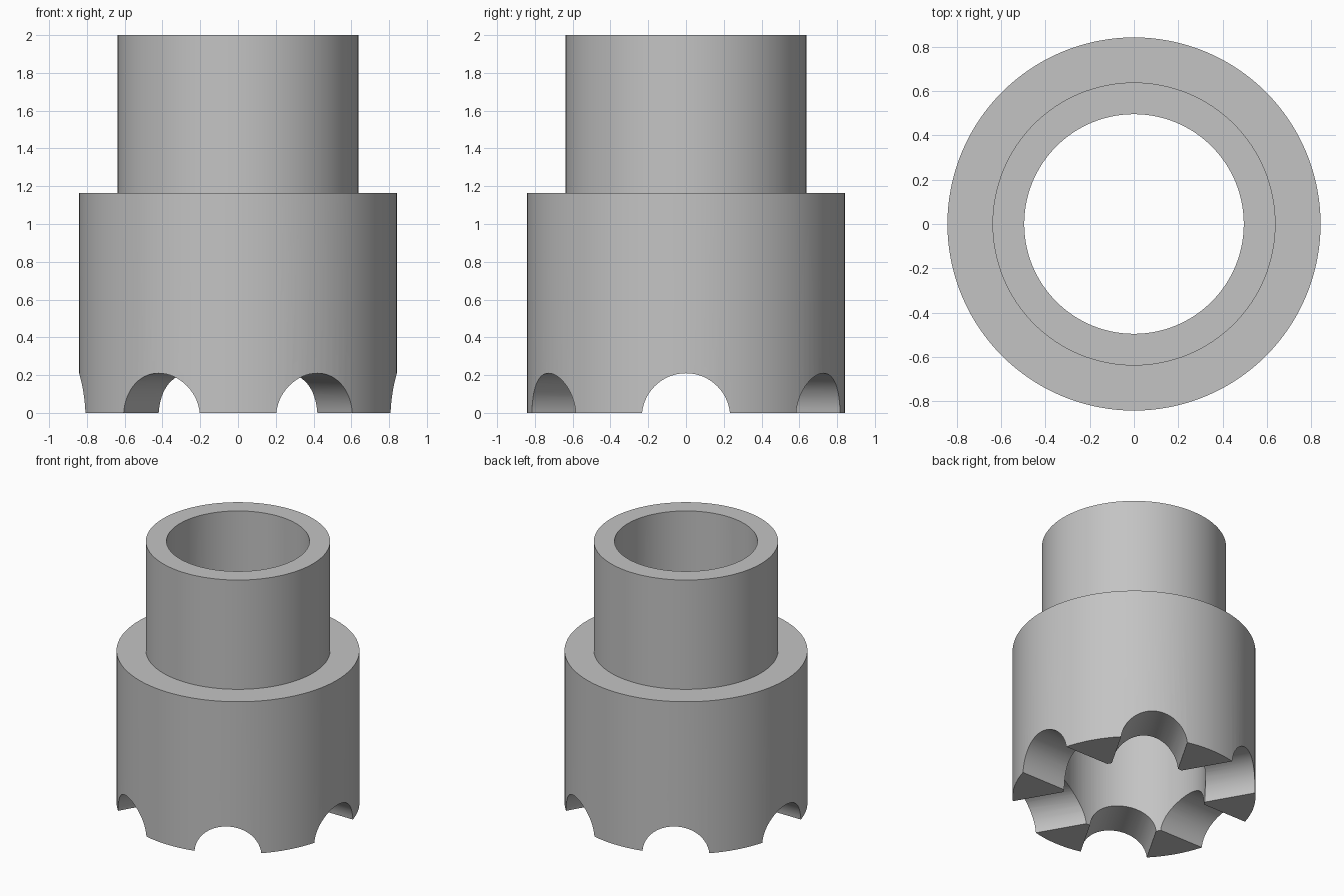
import bpy
import bmesh
from math import radians
from mathutils import Matrix, Vector

OUTER, SLEEVE, BORE = 0.841, 0.638, 0.495
STEP_Z, TOP_Z = 1.165, 2.0
NOTCH_R, NOTCH_Z = 0.234, -0.024
SEGMENTS = 128

cube = bpy.data.objects.get("Cube")
if cube:
    bpy.data.objects.remove(cube, do_unlink=True)

metal = bpy.data.materials.new("plain grey")
metal.use_nodes = True
grey = (0.55, 0.55, 0.55, 1)
metal.diffuse_color = grey
metal.node_tree.nodes["Principled BSDF"].inputs["Base Color"].default_value = grey


def make_object(name, bm):
    bmesh.ops.recalc_face_normals(bm, faces=bm.faces)
    mesh = bpy.data.meshes.new(name)
    bm.to_mesh(mesh)
    bm.free()
    mesh.materials.append(metal)
    obj = bpy.data.objects.new(name, mesh)
    bpy.context.collection.objects.link(obj)
    return obj


# Stepped, hollow body turned from a wall profile
profile = [(BORE, 0), (OUTER, 0), (OUTER, STEP_Z),
           (SLEEVE, STEP_Z), (SLEEVE, TOP_Z), (BORE, TOP_Z)]
bm = bmesh.new()
verts = [bm.verts.new((r, 0, z)) for r, z in profile]
edges = [bm.edges.new((a, b)) for a, b in zip(verts, verts[1:] + verts[:1])]
bmesh.ops.spin(bm, geom=verts + edges, cent=(0, 0, 0), axis=(0, 0, 1),
               angle=radians(360), steps=SEGMENTS, use_merge=True)
bmesh.ops.remove_doubles(bm, verts=bm.verts, dist=0.0001)
body = make_object("stepped_socket_body", bm)
bpy.context.view_layer.objects.active = body
body.select_set(True)

# Round notches in the lower rim: each crosswise rod cuts two opposite sides
for i in range(3):
    bm = bmesh.new()
    turn = (Matrix.Rotation(radians(60 * i), 4, "Z")
            @ Matrix.Translation(Vector((0, 0, NOTCH_Z)))
            @ Matrix.Rotation(radians(90), 4, "Y"))
    bmesh.ops.create_cone(bm, cap_ends=True, segments=64, radius1=NOTCH_R,
                          radius2=NOTCH_R, depth=3, matrix=turn)
    cutter = make_object("notch_cutter", bm)
    cutter.hide_render = True
    cut = body.modifiers.new("notch", "BOOLEAN")
    cut.operation = "DIFFERENCE"
    cut.solver = "EXACT"
    cut.object = cutter
    bpy.ops.object.modifier_apply(modifier=cut.name)
    bpy.data.objects.remove(cutter, do_unlink=True)

bpy.ops.object.shade_smooth_by_angle(angle=radians(30))
